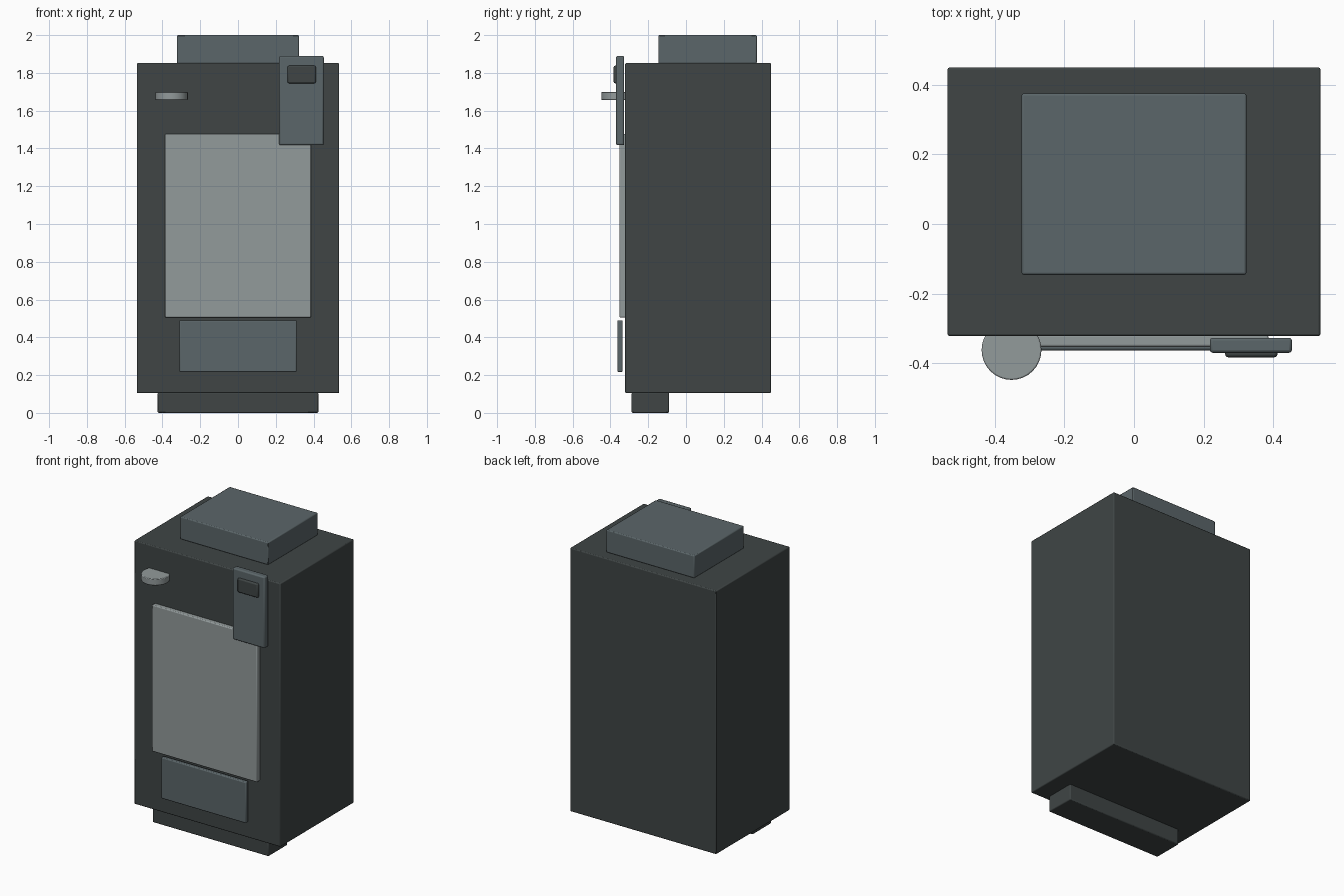
import bpy
import math

if "Cube" in bpy.data.objects:
    bpy.data.objects.remove(bpy.data.objects["Cube"])


def material(name, rgb):
    m = bpy.data.materials.new(name)
    m.diffuse_color = (*rgb, 1)
    m.use_nodes = True
    m.node_tree.nodes["Principled BSDF"].inputs["Base Color"].default_value = m.diffuse_color
    return m


charcoal = material("charcoal", (0.050, 0.060, 0.060))
slate = material("slate grey", (0.105, 0.133, 0.142))
silver = material("silver grey", (0.290, 0.325, 0.328))


def finish(ob, name, mat, bevel):
    ob.name = name
    ob.data.materials.append(mat)
    b = ob.modifiers.new("edge bevel", 'BEVEL')
    b.width = bevel
    b.segments = 2
    b.limit_method = 'ANGLE'
    b.angle_limit = math.radians(40)
    bpy.ops.object.shade_smooth_by_angle(angle=math.radians(35))


def box(name, x, y, z, mat, bevel=0.006):
    """Bevelled box from its min/max on each axis."""
    centre = [(a + b) / 2 for a, b in (x, y, z)]
    bpy.ops.mesh.primitive_cube_add(size=1, location=centre)
    ob = bpy.context.object
    ob.scale = [b - a for a, b in (x, y, z)]
    bpy.ops.object.transform_apply(location=False, rotation=False, scale=True)
    finish(ob, name, mat, bevel)


# Main cabinet, front foot and top unit
box("cabinet", (-0.536, 0.536), (-0.322, 0.45), (0.105, 1.852), charcoal)
box("front_foot", (-0.425, 0.425), (-0.288, -0.09), (0.0, 0.108), charcoal)
box("top_unit", (-0.323, 0.323), (-0.146, 0.375), (1.85, 2.0), slate)

# Front door panel and lower tray panel
box("front_window", (-0.386, 0.386), (-0.353, -0.318), (0.505, 1.477), silver)
box("lower_panel", (-0.311, 0.311), (-0.363, -0.335), (0.217, 0.49), slate)

# Payment box with its small screen
box("control_box", (0.218, 0.454), (-0.37, -0.327), (1.417, 1.89), slate, 0.008)
box("control_screen", (0.262, 0.412), (-0.383, -0.36), (1.745, 1.838), charcoal, 0.008)

# Flat round disc sunk into the upper left of the front
bpy.ops.mesh.primitive_cylinder_add(vertices=32, radius=0.086, depth=0.043,
                                    location=(-0.352, -0.362, 1.678))
finish(bpy.context.object, "round_disc", silver, 0.004)
